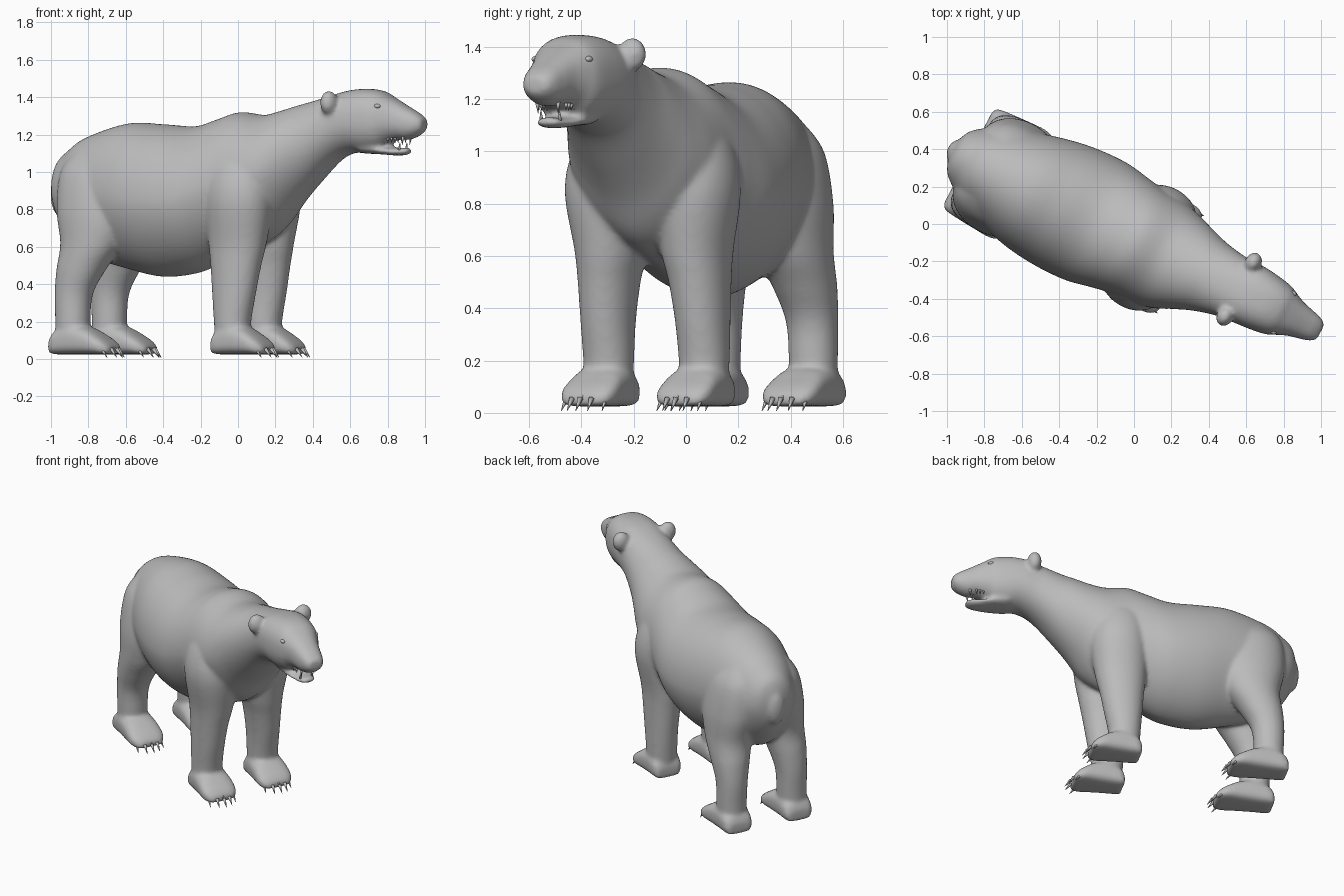
import bpy, bmesh, math
from mathutils import Matrix, Vector

if "Cube" in bpy.data.objects:
    bpy.data.objects.remove(bpy.data.objects["Cube"])

# The animal is laid out along its own axis (x forward), then turned as a whole
TURN = Matrix.Rotation(math.radians(-27.8), 4, 'Z')
MID = -0.075          # sideways position of the centre plane at the shoulders
HIP_MID = -0.1        # the hips sit slightly to one side
HEAD_MID = -0.047     # the head is turned slightly
SIDES = (-1, 1)

fur = bpy.data.materials.new("grey_fur")
fur.diffuse_color = (0.5, 0.5, 0.5, 1)
fur.use_nodes = True
fur.node_tree.nodes["Principled BSDF"].inputs["Base Color"].default_value = fur.diffuse_color


def smooth_rows(rows, steps=6):
    """Catmull-Rom interpolation of a table of sections."""
    out = []
    for i in range(len(rows) - 1):
        p0, p1 = rows[max(i - 1, 0)], rows[i]
        p2, p3 = rows[i + 1], rows[min(i + 2, len(rows) - 1)]
        for s in range(steps):
            t = s / steps
            out.append([0.5 * (2 * b + (c - a) * t + (2 * a - 5 * b + 4 * c - d) * t * t
                               + (3 * b - a - 3 * c + d) * t ** 3)
                        for a, b, c, d in zip(p0, p1, p2, p3)])
    return out + [list(rows[-1])]


def loop(ra, rb, top=2.0, low=None, n=64):
    """Superellipse outline with its own roundness above and below."""
    pts = []
    for i in range(n):
        a = 2 * math.pi * i / n
        c, s = math.cos(a), math.sin(a)
        p = top if s >= 0 or low is None else low
        pts.append((ra * math.copysign(abs(c) ** (2 / p), c),
                    rb * math.copysign(abs(s) ** (2 / p), s)))
    return pts


def skin(bm, rings):
    """Bridge a list of rings into a closed tube."""
    vr = [[bm.verts.new(p) for p in r] for r in rings]
    n = len(vr[0])
    for a, b in zip(vr, vr[1:]):
        for i in range(n):
            j = (i + 1) % n
            bm.faces.new((a[i], a[j], b[j], b[i]))
    bm.faces.new(vr[0][::-1])
    bm.faces.new(vr[-1])


def along_x(bm, rows, top=lambda x: 2.0, low=lambda x: 2.0):
    """Rows: x, top, bottom, half width, sideways centre."""
    skin(bm, [[(x, v + a, (t + b) / 2 + c) for a, c in loop(w, (t - b) / 2, top(x), low(x))]
              for x, t, b, w, v in smooth_rows(rows)])


def along_z(bm, rows, side, mid):
    """Rows: z, x, sideways offset, x radius, y radius."""
    skin(bm, [[(x + a, mid + side * off + b, z) for a, b in loop(rx, ry, 2.1)]
              for z, x, off, rx, ry in smooth_rows(rows)])


def ball(bm, centre, radii):
    m = Matrix.Translation(centre) @ Matrix.Diagonal((*radii, 1))
    bmesh.ops.create_uvsphere(bm, u_segments=20, v_segments=12, radius=1, matrix=m)


def spike(bm, base, tip, r):
    base, tip = Vector(base), Vector(tip)
    d = tip - base
    m = Matrix.Translation((base + tip) / 2) @ d.to_track_quat('Z', 'Y').to_matrix().to_4x4()
    bmesh.ops.create_cone(bm, cap_ends=True, segments=8, radius1=r, radius2=r * 0.1,
                          depth=d.length, matrix=m)


def finish(bm, name):
    bmesh.ops.recalc_face_normals(bm, faces=bm.faces)
    bm.transform(TURN)
    for f in bm.faces:
        f.smooth = True
    me = bpy.data.meshes.new(name)
    bm.to_mesh(me)
    bm.free()
    me.materials.append(fur)
    ob = bpy.data.objects.new(name, me)
    bpy.context.collection.objects.link(ob)
    return ob


def ramp(x, x0, x1, a, b):
    return a + (b - a) * min(max((x - x0) / (x1 - x0), 0), 1)


# Trunk, neck and upper head
trunk = [(-1.04, 1.0, .82, .06), (-1.01, 1.07, .74, .125), (-.945, 1.125, .64, .18),
         (-.84, 1.19, .55, .24), (-.6, 1.26, .48, .315), (-.4, 1.255, .44, .35),
         (-.2, 1.245, .46, .355), (-.05, 1.288, .52, .33), (.06, 1.32, .565, .31),
         (.2, 1.305, .62, .3), (.3, 1.325, .69, .275), (.4, 1.354, .82, .235),
         (.5, 1.38, .93, .2), (.62, 1.414, 1.05, .175), (.72, 1.438, 1.1, .17),
         (.82, 1.445, 1.1, .16), (.9, 1.432, 1.115, .145), (.95, 1.405, 1.155, .122),
         (1.0, 1.378, 1.172, .1), (1.06, 1.345, 1.172, .085),
         (1.115, 1.315, 1.192, .07), (1.152, 1.285, 1.222, .048)]


def centre(x):
    return ramp(x, -.6, 0, HIP_MID, MID) + ramp(x, .3, .7, 0, HEAD_MID - MID)


bm = bmesh.new()
along_x(bm, [(*r, centre(r[0])) for r in trunk],
        lambda x: ramp(x, .45, .7, 2.05, 2.5), lambda x: ramp(x, .3, .6, 1.75, 2.1))

# Lower jaw
along_x(bm, [(.8, 1.16, 1.098, .1, HEAD_MID), (.9, 1.142, 1.094, .09, HEAD_MID),
             (.98, 1.13, 1.088, .07, HEAD_MID), (1.035, 1.13, 1.09, .055, HEAD_MID),
             (1.065, 1.128, 1.1, .035, HEAD_MID)])

# Tail
ball(bm, (-1.025, HIP_MID, .88), (.045, .065, .115))

front_leg = [(.06, .1, .2, .09, .09), (.2, .1, .2, .1, .095), (.35, .108, .198, .12, .1),
             (.5, .115, .19, .14, .112), (.62, .12, .18, .16, .13), (.85, .13, .18, .185, .165),
             (1.02, .12, .17, .165, .14), (1.16, .11, .14, .1, .08)]
hind_leg = [(.06, -.835, .21, .09, .09), (.2, -.835, .21, .093, .093),
            (.35, -.83, .207, .103, .098), (.48, -.79, .198, .135, .118),
            (.62, -.735, .18, .175, .14), (.8, -.72, .155, .225, .16),
            (1.0, -.74, .12, .2, .15), (1.12, -.75, .08, .12, .1)]
foot = [(-.1, .1, .075), (-.075, .15, .096), (0, .19, .105), (.09, .17, .112),
        (.155, .13, .115), (.195, .1, .104), (.222, .07, .075)]

claws = bmesh.new()
for side in SIDES:
    # Ears
    ball(bm, (.66, HEAD_MID + side * .163, 1.37), (.045, .056, .065))
    # Legs, feet and claws (the near front leg is a little ahead)
    for leg, mid, ankle, off, stretch in ((front_leg, MID, .1, .2, 1.0),
                                          (hind_leg, HIP_MID, -.835, .21, 1.15)):
        step = -side * .012 if leg is front_leg else 0
        along_z(bm, [(r[0], r[1] + step, *r[2:]) for r in leg], side, mid)
        y = mid + side * off
        along_x(bm, [(ankle + step + x * stretch, t, .025, w, y) for x, t, w in foot],
                lambda x: 2.6, lambda x: 3.5)
        for k in range(-2, 3):
            toe = ankle + step + .215 * stretch - .012 * k * k
            cy = y + k * .04
            spike(claws, (toe - .03, cy, .08), (toe + .025, cy + k * .003, .05), .013)
            spike(claws, (toe + .018, cy + k * .002, .055), (toe + .055, cy + k * .004, .008), .011)

# Fuse the parts into one soft skin
bear = finish(bm, "body")
rm = bear.modifiers.new("fuse", 'REMESH')
rm.mode = 'VOXEL'
rm.voxel_size = 0.012
rm.use_smooth_shade = True
sm = bear.modifiers.new("soften", 'SMOOTH')
sm.factor = 0.5
sm.iterations = 9
finish(claws, "claws")

# Eyes, set into the face
bm = bmesh.new()
for side in SIDES:
    ball(bm, (.925, HEAD_MID + side * .115, 1.352), (.02, .014, .012))
finish(bm, "eyes")

# Teeth: canines and a row of small ones above
bm = bmesh.new()
for side in SIDES:
    spike(bm, (1.045, HEAD_MID + side * .045, 1.19), (1.04, HEAD_MID + side * .043, 1.145), .009)
    spike(bm, (1.02, HEAD_MID + side * .04, 1.115), (1.025, HEAD_MID + side * .04, 1.16), .009)
    for k in range(4):
        x = .94 + k * .022
        spike(bm, (x, HEAD_MID + side * .06, 1.185), (x, HEAD_MID + side * .058, 1.155), .008)
finish(bm, "teeth")
